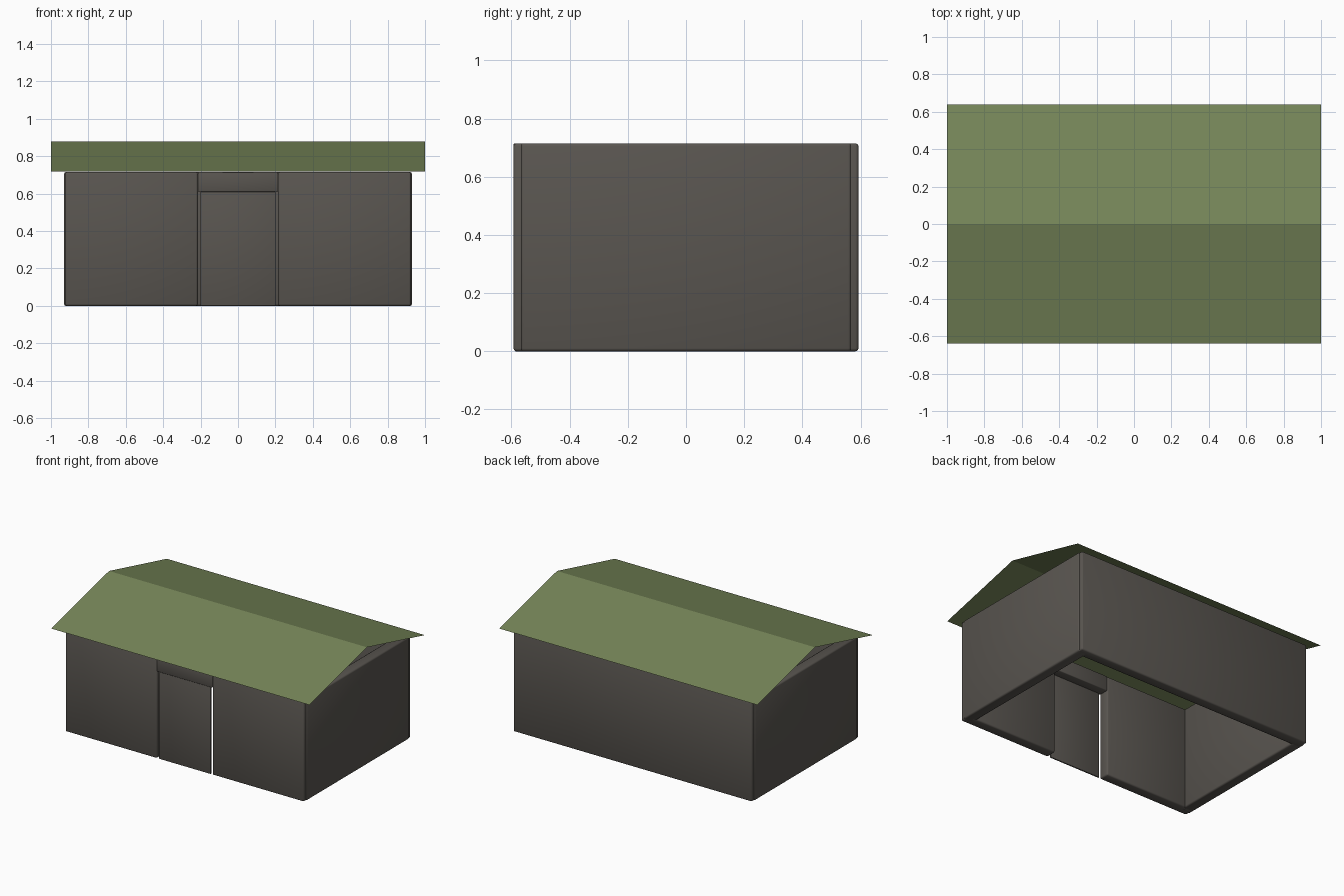
import bpy
import bmesh

cube = bpy.data.objects.get("Cube")
if cube:
    bpy.data.objects.remove(cube, do_unlink=True)


def material(name, colour):
    mat = bpy.data.materials.new(name)
    mat.use_nodes = True
    mat.diffuse_color = (*colour, 1)
    mat.node_tree.nodes["Principled BSDF"].inputs["Base Color"].default_value = (*colour, 1)
    return mat


GREY = material("dark grey wall", (0.10, 0.091, 0.08))
GREEN = material("olive green roof", (0.181, 0.235, 0.098))

HEIGHT = 0.715       # wall top
THICK = 0.075        # wall thickness
FRONT = 0.593        # outer face of front and back walls
END = 0.925          # half length of front and back walls
SIDE = 0.93          # outer face of side walls
DOORWAY = 0.215      # half width of the doorway
LINTEL = 0.61        # underside of the lintel


def add_mesh(name, bm, mat):
    mesh = bpy.data.meshes.new(name)
    bm.to_mesh(mesh)
    bm.free()
    mesh.materials.append(mat)
    obj = bpy.data.objects.new(name, mesh)
    bpy.context.collection.objects.link(obj)
    return obj


def box(name, low, high, bevel=0.01):
    """Soft-edged box between two corners."""
    bm = bmesh.new()
    bmesh.ops.create_cube(bm, size=1)
    for v in bm.verts:
        v.co = [high[i] if v.co[i] > 0 else low[i] for i in range(3)]
    for f in bm.faces:
        f.smooth = True
    obj = add_mesh(name, bm, GREY)
    mod = obj.modifiers.new("soft edges", 'BEVEL')
    mod.width = bevel
    mod.segments = 2
    return obj


# Walls either side of the doorway, and the two end walls
for side, s in (("left", 1), ("right", -1)):
    a, b = sorted((s * DOORWAY, s * END))
    box(f"front_wall_{side}", (a, -FRONT, 0), (b, -FRONT + THICK, HEIGHT))
    a, b = sorted((s * (SIDE - THICK), s * SIDE))
    box(f"side_wall_{side}", (a, -0.568, 0), (b, 0.568, HEIGHT))

# Back wall
box("back_wall", (-END, FRONT - THICK, 0), (END, FRONT, HEIGHT))

# Lintel and thin door panel
box("door_lintel", (-DOORWAY, -FRONT, LINTEL), (DOORWAY, -FRONT + THICK, HEIGHT), 0.005)
box("door_panel", (-0.2, -0.588, 0), (0.2, -0.578, LINTEL), 0.002)

# Thin pitched roof with open gables
bm = bmesh.new()
rows = [[bm.verts.new((x, y, z)) for x in (-1, 1)]
        for y, z in ((-0.64, 0.719), (0, 0.878), (0.64, 0.719))]
for p, q in zip(rows, rows[1:]):
    bm.faces.new((p[0], p[1], q[1], q[0]))
add_mesh("roof", bm, GREEN)
